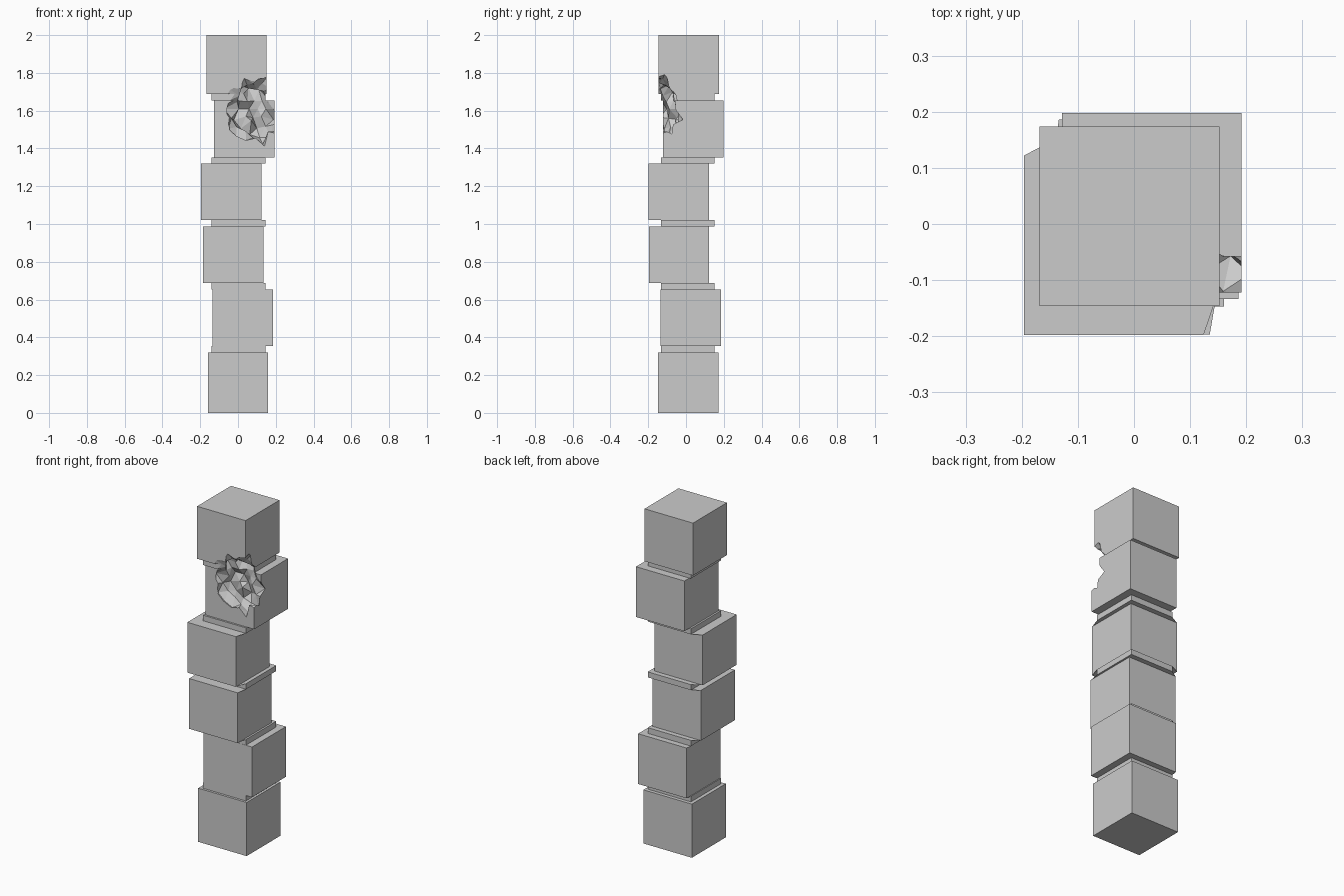
import bpy, bmesh, random
from mathutils import Vector

if "Cube" in bpy.data.objects:
    bpy.data.objects.remove(bpy.data.objects["Cube"])

stone = bpy.data.materials.new("grey stone")
stone.diffuse_color = (0.6, 0.6, 0.6, 1)
stone.use_nodes = True
stone.node_tree.nodes["Principled BSDF"].inputs["Base Color"].default_value = stone.diffuse_color

W = 0.32                      # block width
# lower-left corner (x, y) and z range of each stacked block
BLOCKS = [(-0.16, -0.147, 0.0, 0.32), (-0.134, -0.134, 0.353, 0.653),
          (-0.185, -0.197, 0.687, 0.987), (-0.196, -0.198, 1.02, 1.32),
          (-0.128, -0.122, 1.353, 1.653), (-0.168, -0.146, 1.687, 2.0)]
NECK = (-0.139, -0.133, 0.285)  # recessed joint: corner and width


def loft(name, rings, cap_top=True):
    """Square rings (x, y, width, z) joined into one flat-faced solid."""
    bm = bmesh.new()
    loops = [[bm.verts.new((x + a * w, y + b * w, z))
              for a, b in ((0, 0), (1, 0), (1, 1), (0, 1))]
             for x, y, w, z in rings]
    bm.faces.new(loops[0][::-1])
    if cap_top:
        bm.faces.new(loops[-1])
    for lo, hi in zip(loops, loops[1:]):
        for i in range(4):
            j = (i + 1) % 4
            bm.faces.new((lo[i], lo[j], hi[j], hi[i]))
    me = bpy.data.meshes.new(name)
    bm.to_mesh(me)
    bm.free()
    me.materials.append(stone)
    ob = bpy.data.objects.new(name, me)
    bpy.context.collection.objects.link(ob)
    return ob


# lower four blocks with the flat ledges and recessed joints between them
rings = []
for (x, y, z0, z1), nxt in zip(BLOCKS[:4], BLOCKS[1:5]):
    rings += [(x, y, W, z0), (x, y, W, z1), (*NECK, z1), (*NECK, nxt[2])]
lower = loft("lower_tower", rings)

# upper two blocks and their joint
chipped = []
for name, (x, y, z0, z1) in zip(("fifth_block", "top_block"), BLOCKS[4:]):
    chipped.append(loft(name, [(x, y, W, z0), (x, y, W, z1)]))
chipped.append(loft("upper_joint", [(*NECK, BLOCKS[4][3]), (*NECK, BLOCKS[5][2])]))

# jagged cutter for the broken front right corner
random.seed(4)
bm = bmesh.new()
bmesh.ops.create_icosphere(bm, subdivisions=3, radius=1)
centre = Vector((0.105, -0.155, 1.61))
for v in bm.verts:
    r = random.uniform(0.12, 0.195)
    v.co = centre + Vector((v.co.x * r, v.co.y * r * 0.9, v.co.z * r * 1.12))
me = bpy.data.meshes.new("chip_cutter")
bm.to_mesh(me)
bm.free()
me.materials.append(stone)
cutter = bpy.data.objects.new("chip_cutter", me)
bpy.context.collection.objects.link(cutter)
cutter.hide_render = True
cutter.hide_viewport = False
cutter.display_type = 'WIRE'

for ob in chipped:
    mod = ob.modifiers.new("chip", 'BOOLEAN')
    mod.operation = 'DIFFERENCE'
    mod.solver = 'EXACT'
    mod.object = cutter
